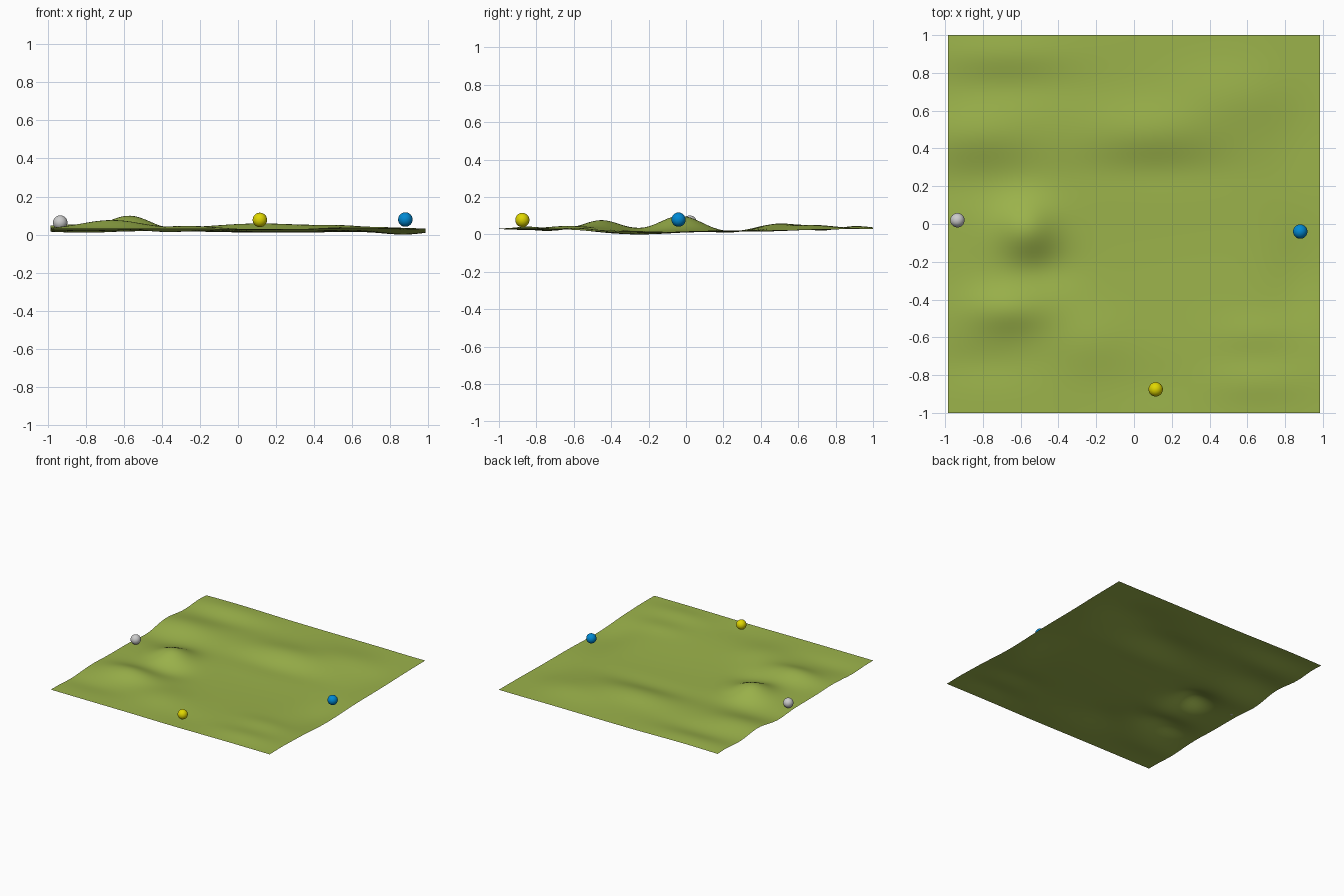
import bpy, bmesh
from math import exp

def material(name, color):
    m = bpy.data.materials.new(name)
    m.diffuse_color = (*color, 1)
    return m

# Hills and hollows: x, y, height, x spread, y spread
BUMPS = [
    (-0.57, -0.03, 0.076, 0.11, 0.11),
    (-0.66, -0.45, 0.048, 0.16, 0.09),
    (-0.45, -0.23, -0.014, 0.12, 0.08),
    (0.25, -0.05, -0.020, 0.55, 0.35),
    (0.10, 0.49, 0.032, 0.25, 0.11),
    (-0.82, 0.48, 0.025, 0.20, 0.10),
    (-0.80, 0.22, -0.020, 0.25, 0.10),
    (0.10, 0.28, -0.010, 0.30, 0.08),
    (0.88, -0.28, -0.022, 0.12, 0.20),
    (0.50, 0.68, 0.020, 0.22, 0.12),
    (0.85, 0.50, -0.012, 0.12, 0.25),
    (-0.70, 0.90, 0.015, 0.25, 0.08),
    (-0.65, 0.73, -0.012, 0.25, 0.08),
    (0.65, -0.84, 0.012, 0.18, 0.07),
    (0.65, -0.58, 0.010, 0.15, 0.07),
    (-0.25, -0.62, 0.018, 0.15, 0.12),
    (-0.80, -0.74, -0.012, 0.20, 0.08),
    (0.10, -0.85, -0.006, 0.20, 0.10),
]

def height(x, y):
    return 0.047 + sum(h * exp(-((x - cx) / sx) ** 2 / 2 - ((y - cy) / sy) ** 2 / 2)
                       for cx, cy, h, sx, sy in BUMPS)

# Rolling ground sheet
bm = bmesh.new()
bmesh.ops.create_grid(bm, x_segments=80, y_segments=80, size=1)
for v in bm.verts:
    v.co.x *= 0.985
    v.co.z = height(v.co.x, v.co.y)
low = min(v.co.z for v in bm.verts)
for v in bm.verts:
    v.co.z -= low
for f in bm.faces:
    f.smooth = True
me = bpy.data.meshes.new("terrain")
bm.to_mesh(me)
bm.free()
me.materials.append(material("grass", (0.33, 0.45, 0.07)))
bpy.context.collection.objects.link(bpy.data.objects.new("terrain", me))

# Marker balls near the edges
def ball(name, loc, mat=None):
    bpy.ops.mesh.primitive_uv_sphere_add(segments=32, ring_count=16, radius=0.038, location=loc)
    ob = bpy.context.object
    ob.name = name
    bpy.ops.object.shade_smooth()
    if mat:
        ob.data.materials.append(mat)

ball("grey_ball", (-0.935, 0.02, 0.063))
ball("yellow_ball", (0.115, -0.875, 0.077), material("yellow", (0.75, 0.68, 0.0)))
ball("blue_ball", (0.88, -0.04, 0.079), material("blue", (0.0, 0.25, 0.65)))
